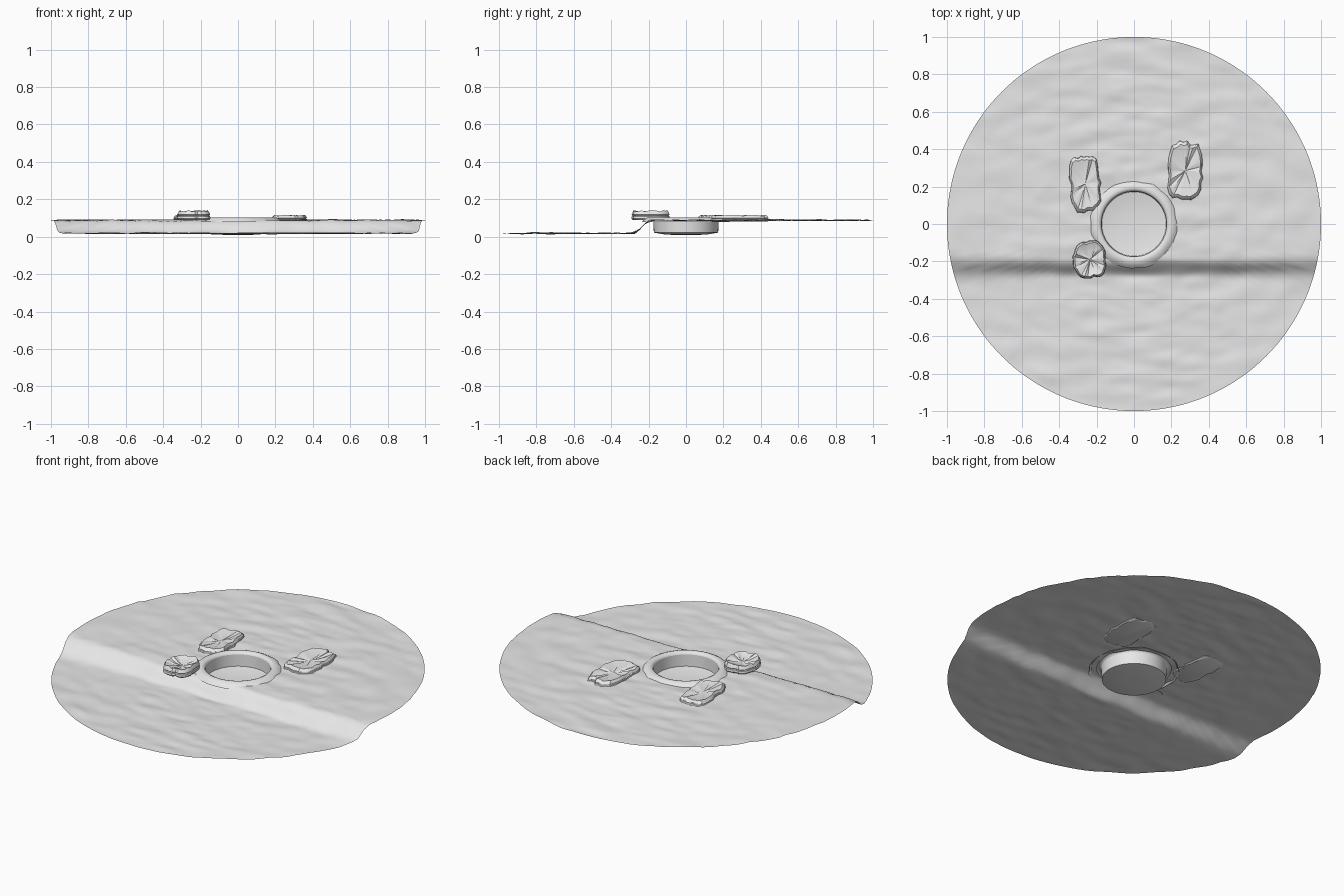
import bpy, bmesh, math, random
from mathutils import Vector, noise

random.seed(4)
if "Cube" in bpy.data.objects:
    bpy.data.objects.remove(bpy.data.objects["Cube"], do_unlink=True)

grey = bpy.data.materials.new("stone grey")
grey.use_nodes = True
COLOUR = (0.8, 0.8, 0.8, 1)
grey.diffuse_color = COLOUR
grey.node_tree.nodes["Principled BSDF"].inputs["Base Color"].default_value = COLOUR


def finish(name, bm, angle):
    """Turn a bmesh into a shaded object."""
    mesh = bpy.data.meshes.new(name)
    bm.to_mesh(mesh)
    bm.free()
    mesh.materials.append(grey)
    obj = bpy.data.objects.new(name, mesh)
    bpy.context.collection.objects.link(obj)
    bpy.ops.object.select_all(action="DESELECT")
    obj.select_set(True)
    bpy.context.view_layer.objects.active = obj
    bpy.ops.object.shade_smooth_by_angle(angle=math.radians(angle))
    return obj


def loft(bm, rings):
    """Join closed rings of points with quads and return the vertex rings."""
    loops = [[bm.verts.new(p) for p in ring] for ring in rings]
    for a, b in zip(loops, loops[1:]):
        for i in range(len(a)):
            j = (i + 1) % len(a)
            bm.faces.new((a[i], b[i], b[j], a[j]))
    return loops


def circle(r, n, height):
    pts = []
    for i in range(n):
        t = math.tau * i / n
        x, y = r * math.cos(t), r * math.sin(t)
        pts.append((x, y, height(x, y)))
    return pts


def ground(x, y):
    """Two rippled levels joined by a straight bank."""
    t = min(max((y + 0.285) / 0.1, 0), 1)
    step = t * t * (3 - 2 * t)
    ripple = noise.noise(Vector((x * 5, y * 13, 2))) * 0.007
    ripple += noise.noise(Vector((x * 11, y * 19, 7))) * 0.003
    return max(0.018 + 0.07 * step + ripple, 0.004)


# Ground disc with a round opening
bm = bmesh.new()
RINGS = 84
loft(bm, [circle(0.2 + 0.8 * i / RINGS, 144, ground) for i in range(RINGS + 1)])
finish("ground", bm, 60)

# Raised lip around the opening, uneven at its outer edge
bm = bmesh.new()
lip = [(0.175, 0.09), (0.179, 0.099), (0.19, 0.104), (0.205, 0.103), (0.222, 0.095), (0.24, 0.078)]
rings = []
for r, z in lip:
    wobble = 0.18 * max(r - 0.19, 0)
    ring = []
    for x, y, h in circle(r, 72, lambda x, y: z):
        k = 1 + wobble * 5 * noise.noise(Vector((x * 14, y * 14, 3)))
        ring.append((x * k, y * k, h))
    rings.append(ring)
loft(bm, rings)
finish("basin_lip", bm, 60)

# Sunken basin with a shallow dished floor
bm = bmesh.new()
basin = [(0.06, 0.009), (0.12, 0.013), (0.172, 0.022), (0.175, 0.09)]
loops = loft(bm, [circle(r, 72, lambda x, y: z) for r, z in basin])
bm.faces.new(loops[0])
finish("basin", bm, 35)

# Layered slabs of rock with a hollow, creased top
LAYERS = [(0.93, 0), (1, 0.15), (0.98, 0.38), (0.93, 0.45), (0.98, 0.55),
          (0.95, 0.78), (0.88, 1), (0.8, 0.93), (0.4, 0.68)]


def rock(name, x, y, z, width, depth, height, tilt):
    n = 32
    jag = [random.uniform(0.9, 1.04) for _ in range(n)]
    crease = [random.uniform(-0.16, 0.06) for _ in range(n)]
    rings = []
    for scale, level in LAYERS:
        ring = []
        for i in range(n):
            t = math.tau * i / n
            c, s = math.cos(t), math.sin(t)
            # rounded-rectangle outline
            r = scale * jag[i] / (abs(c) ** 3.5 + abs(s) ** 3.5) ** (1 / 3.5)
            u, v = r * c * width / 2, r * s * depth / 2
            h = level + (crease[i] if level > 0.6 else 0)
            ring.append((x + u * math.cos(tilt) - v * math.sin(tilt),
                         y + u * math.sin(tilt) + v * math.cos(tilt),
                         z + h * height))
        rings.append(ring)
    bm = bmesh.new()
    loops = loft(bm, rings)
    centre = bm.verts.new((x, y, z + height * 0.6))
    top = loops[-1]
    for i in range(n):
        bm.faces.new((top[i], top[(i + 1) % n], centre))
    bm.faces.new(loops[0])
    bmesh.ops.recalc_face_normals(bm, faces=bm.faces)
    return finish(name, bm, 30)


rock("front_rock", -0.235, -0.19, 0.09, 0.18, 0.2, 0.05, 0.05)
rock("back_right_rock", -0.26, 0.215, 0.081, 0.165, 0.31, 0.034, 0.06)
rock("back_left_rock", 0.275, 0.285, 0.081, 0.19, 0.31, 0.034, -0.06)

# Make every open surface face upwards
for name in ("ground", "basin_lip", "basin"):
    mesh = bpy.data.objects[name].data
    if sum(p.normal.z * p.area for p in mesh.polygons) < 0:
        mesh.flip_normals()
